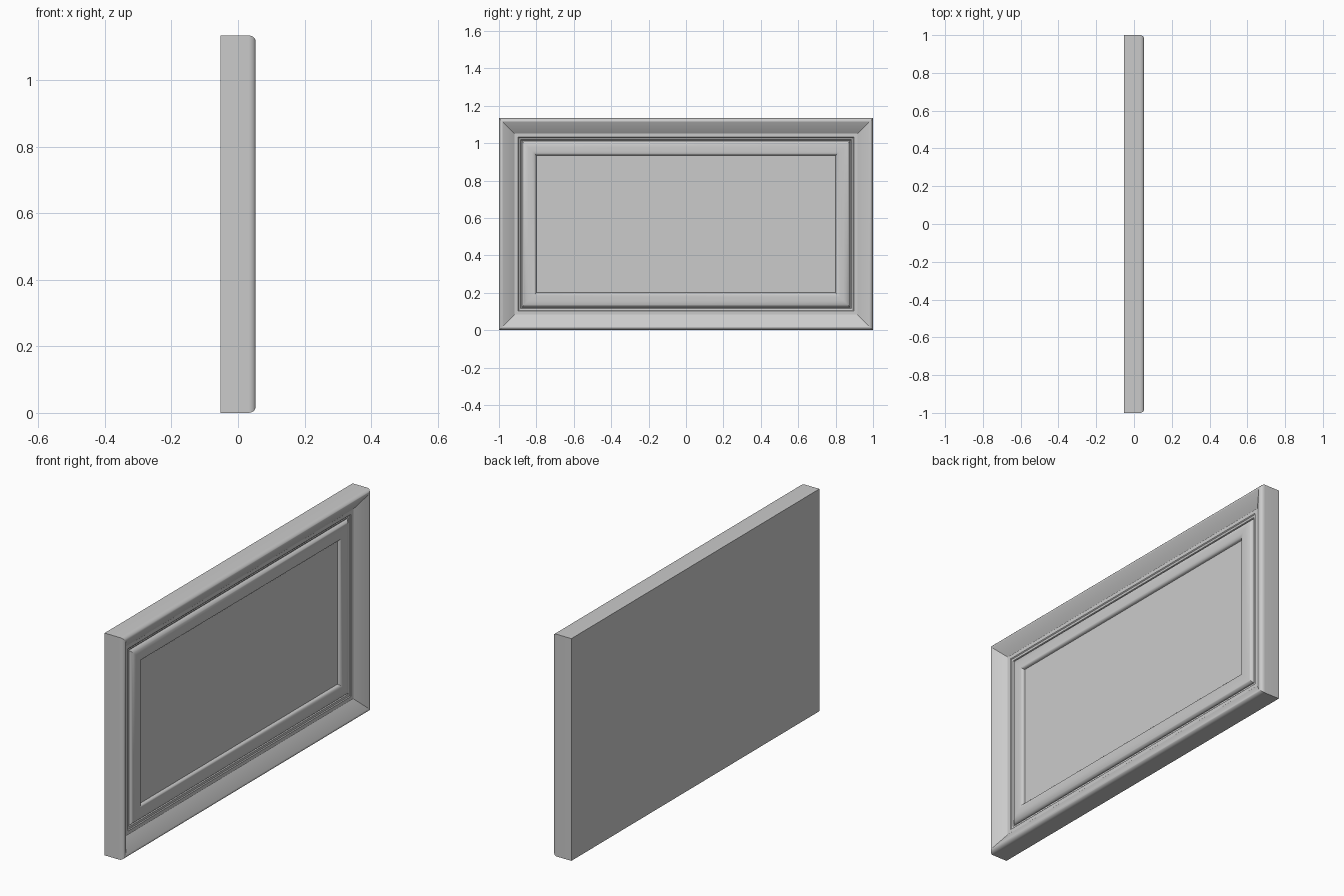
import bpy, bmesh, math

if "Cube" in bpy.data.objects:
    bpy.data.objects.remove(bpy.data.objects["Cube"])

HALF_W, HEIGHT = 1.0, 1.134
BACK, FRONT = -0.053, 0.053


def arc(cx, cy, rx, ry, a0, a1, n):
    """Elliptical arc of (inset, depth) points, angles in degrees."""
    return [(cx + rx * math.cos(math.radians(a0 + (a1 - a0) * i / n)),
             cy + ry * math.sin(math.radians(a0 + (a1 - a0) * i / n)))
            for i in range(n + 1)]


# Moulding section: (inset from the outer edge, depth relative to the front)
profile = [(0.0, BACK - FRONT)]
profile += arc(0.018, -0.022, 0.018, 0.022, 180, 90, 6)     # rounded outer rim
profile += [(0.023, -0.002)]
profile += [(0.083, -0.044), (0.102, -0.044)]               # sloped frame, flat ledge
profile += [(0.106, -0.048), (0.116, -0.050), (0.119, -0.056)]  # step into groove
profile += arc(0.158, -0.056, 0.036, 0.022, 180, 90, 7)     # raised bead
profile += arc(0.176, -0.046, 0.022, 0.012, 90, 0, 5)       # bead falls to the panel
profile += [(0.200, -0.052)]


def sweep_frame(name, section):
    """Sweep the section round a rectangle and close both ends."""
    bm = bmesh.new()
    rings = []
    for d, h in section:
        y, z0, z1 = HALF_W - d, d, HEIGHT - d
        rings.append([bm.verts.new((FRONT + h, py, pz)) for py, pz in
                      ((-y, z0), (y, z0), (y, z1), (-y, z1))])
    for a, b in zip(rings, rings[1:]):
        for i in range(4):
            j = (i + 1) % 4
            bm.faces.new((a[i], a[j], b[j], b[i]))
    bm.faces.new(rings[-1])          # centre panel
    bm.faces.new(rings[0][::-1])     # flat back
    bmesh.ops.recalc_face_normals(bm, faces=bm.faces)
    mesh = bpy.data.meshes.new(name)
    bm.to_mesh(mesh)
    bm.free()
    obj = bpy.data.objects.new(name, mesh)
    bpy.context.collection.objects.link(obj)
    return obj


panel = sweep_frame("moulded_wall_panel", profile)
bpy.context.view_layer.objects.active = panel
panel.select_set(True)
bpy.ops.object.shade_smooth_by_angle(angle=math.radians(30))
